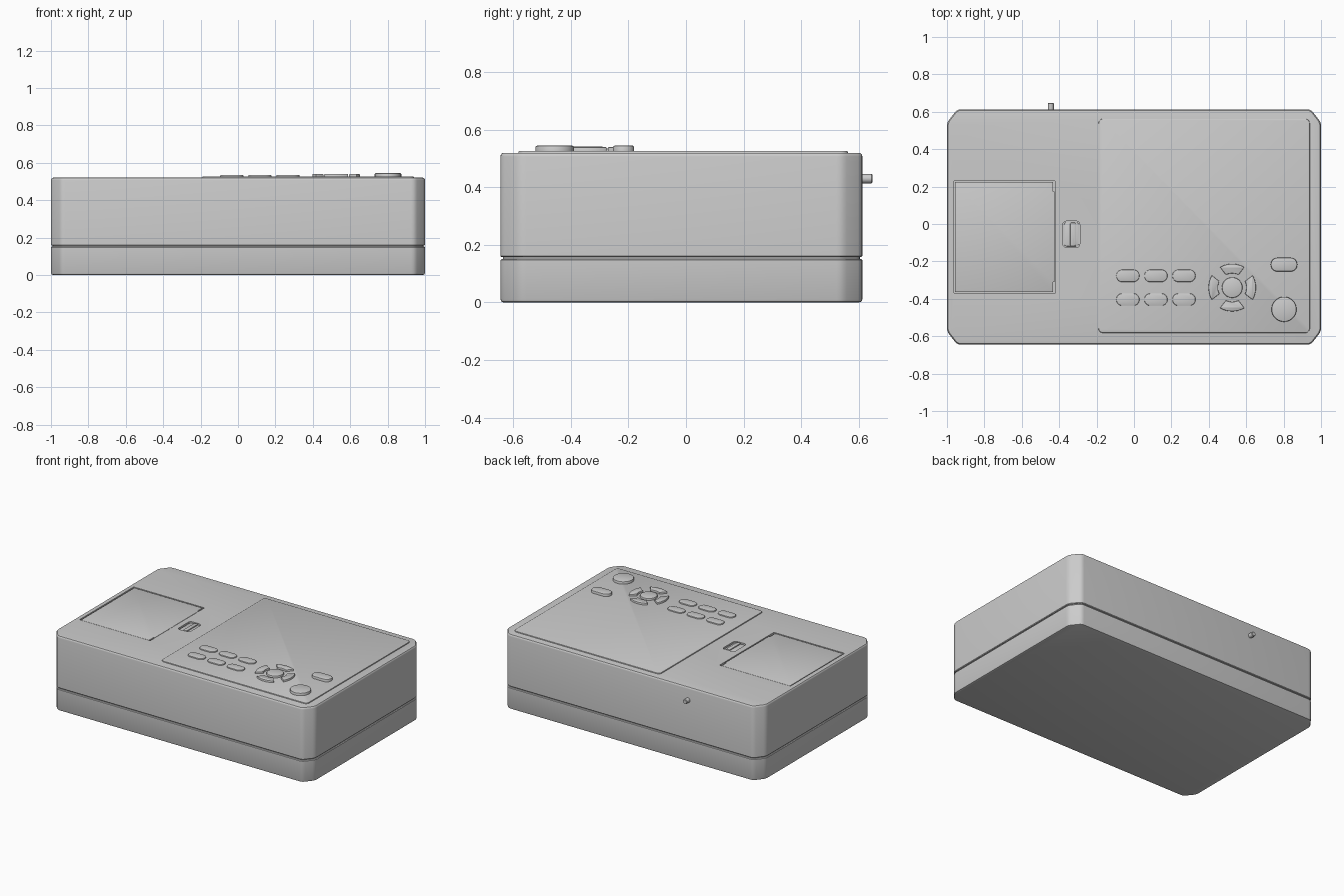
import bpy, bmesh, math
from mathutils import Vector

if "Cube" in bpy.data.objects:
    bpy.data.objects.remove(bpy.data.objects["Cube"])


def rounded_rect(cx, cy, w, h, r, n=6):
    pts = []
    for i, (sx, sy) in enumerate([(1, 1), (-1, 1), (-1, -1), (1, -1)]):
        for k in range(n + 1):
            a = math.pi / 2 * (i + k / n)
            pts.append((cx + sx * (w / 2 - r) + r * math.cos(a),
                        cy + sy * (h / 2 - r) + r * math.sin(a)))
    return pts


def circle(cx, cy, r, n=32):
    return [(cx + r * math.cos(2 * math.pi * k / n),
             cy + r * math.sin(2 * math.pi * k / n)) for k in range(n)]


def soften(pts, d, n=3):
    """Round every corner of a polygon with a small quadratic curve."""
    out = []
    for i, p in enumerate(pts):
        p = Vector(p)
        a = p + (Vector(pts[i - 1]) - p).normalized() * d
        b = p + (Vector(pts[(i + 1) % len(pts)]) - p).normalized() * d
        for k in range(n + 1):
            t = k / n
            out.append(tuple(a * (1 - t) ** 2 + p * 2 * t * (1 - t) + b * t * t))
    return out


def inset(pts, d):
    """Mitred inward offset of a counter-clockwise outline."""
    out = []
    for i, p in enumerate(pts):
        p = Vector(p)
        e1 = (p - Vector(pts[i - 1])).normalized()
        e2 = (Vector(pts[(i + 1) % len(pts)]) - p).normalized()
        n1, n2 = Vector((-e1.y, e1.x)), Vector((-e2.y, e2.x))
        out.append(p + (n1 + n2) * (d / (1 + n1.dot(n2))))
    return out


def prism(name, outline, levels):
    """Stack the outline through (inset, z) levels and cap both ends."""
    bm = bmesh.new()
    rings = [[bm.verts.new((p[0], p[1], z)) for p in inset(outline, d)] for d, z in levels]
    n = len(outline)
    for lo, hi in zip(rings, rings[1:]):
        for i in range(n):
            j = (i + 1) % n
            bm.faces.new((lo[i], lo[j], hi[j], hi[i]))
    bm.faces.new(rings[0][::-1])
    bm.faces.new(rings[-1])
    me = bpy.data.meshes.new(name)
    bm.to_mesh(me)
    bm.free()
    ob = bpy.data.objects.new(name, me)
    bpy.context.collection.objects.link(ob)
    return ob


def raised(name, outline, z0, z1, b=0.005):
    return prism(name, outline, [(0, z0), (0, z1 - b), (b * 0.3, z1 - b * 0.3), (b, z1)])


def cut(target, cutter):
    cutter.hide_render = True
    m = target.modifiers.new("cut", 'BOOLEAN')
    m.operation, m.solver, m.object = 'DIFFERENCE', 'EXACT', cutter
    bpy.context.view_layer.objects.active = target
    bpy.ops.object.modifier_apply(modifier=m.name)
    bpy.data.objects.remove(cutter)


# Case: chamfered-corner outline, lower tray, seam core and upper shell
X, Y0, Y1, CX, CY = 1.0, -0.645, 0.613, 0.055, 0.07
case = soften([(X, Y0 + CY), (X, Y1 - CY), (X - CX, Y1), (CX - X, Y1),
               (-X, Y1 - CY), (-X, Y0 + CY), (CX - X, Y0), (X - CX, Y0)], 0.02)
prism("lower_case", case, [(0.011, 0), (0.003, 0.003), (0, 0.011), (0, 0.147), (0.004, 0.151)])
prism("seam_core", case, [(0.009, 0.14), (0.009, 0.17)])
upper = prism("upper_case", case, [(0.004, 0.157), (0, 0.161), (0, 0.507),
                                   (0.0015, 0.513), (0.006, 0.5185), (0.012, 0.52)])
cut(upper, prism("door_cutter", rounded_rect(-0.692, -0.07, 0.546, 0.6, 0.006, 2),
                 [(0, 0.50), (0, 0.56)]))
cut(upper, prism("latch_cutter", rounded_rect(-0.335, -0.055, 0.09, 0.14, 0.018),
                 [(0, 0.507), (0, 0.56)]))

# Compartment door with stepped hinge edge, and its latch
door = [(-0.958, -0.364), (-0.432, -0.364), (-0.432, -0.31), (-0.424, -0.31),
        (-0.424, 0.175), (-0.432, 0.175), (-0.432, 0.224), (-0.958, 0.224)]
raised("compartment_door", door, 0.495, 0.518, 0.002)
raised("latch_plate", rounded_rect(-0.335, -0.055, 0.078, 0.128, 0.014), 0.50, 0.514, 0.002)
raised("latch_slider", rounded_rect(-0.327, -0.055, 0.028, 0.125, 0.006), 0.50, 0.521, 0.003)

# Lid panel
raised("lid_panel", rounded_rect(0.375, -0.01, 1.13, 1.145, 0.025), 0.51, 0.527, 0.005)

# Six function keys
for row, y in enumerate((-0.277, -0.404)):
    for col, x in enumerate((-0.033, 0.117, 0.267)):
        raised(f"function_key_{row}_{col}", rounded_rect(x, y, 0.124, 0.066, 0.0325),
               0.52, 0.535)

# Direction pad: centre key and four curved keys
PX, PY = 0.525, -0.34
raised("centre_key", circle(PX, PY, 0.055), 0.52, 0.541)
for q in range(4):
    mid = q * math.pi / 2
    arc = [math.radians(-31 + 62 * k / 10) for k in range(11)]
    pts = [(PX + 0.127 * math.cos(mid + a), PY + 0.127 * math.sin(mid + a)) for a in arc]
    pts += [(PX + 0.076 * math.cos(mid + a * 0.85), PY + 0.076 * math.sin(mid + a * 0.85))
            for a in reversed(arc)]
    raised(f"direction_key_{q}", soften(pts, 0.003, 2), 0.52, 0.540, 0.004)

# Power keys on the right
raised("oval_key", rounded_rect(0.802, -0.217, 0.142, 0.074, 0.036), 0.52, 0.545, 0.006)
raised("round_key", circle(0.802, -0.456, 0.067, 40), 0.52, 0.545, 0.006)

# Rear antenna stub
peg = prism("rear_stub", circle(0, 0, 0.016, 20),
            [(0, 0), (0, 0.052), (0.003, 0.055)])
peg.rotation_euler.x = -math.pi / 2
peg.location = (-0.445, 0.593, 0.43)

# Smooth shading with sharp edges kept
bpy.ops.object.select_all(action='SELECT')
bpy.context.view_layer.objects.active = upper
bpy.ops.object.shade_smooth_by_angle(angle=math.radians(35))
